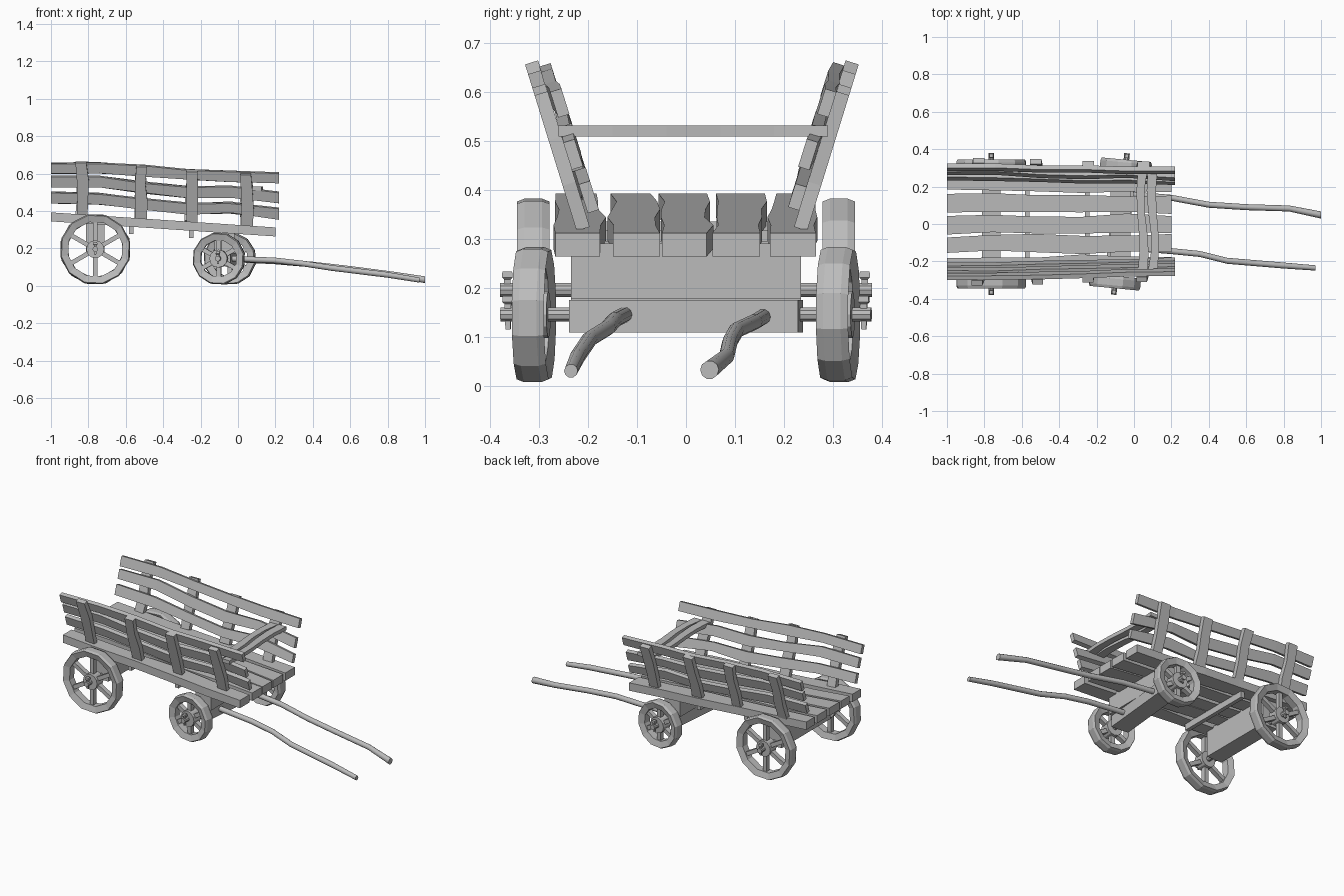
import bpy, bmesh, math, random
from mathutils import Vector, Matrix

random.seed(4)
if "Cube" in bpy.data.objects:
    bpy.data.objects.remove(bpy.data.objects["Cube"])

wood = bpy.data.materials.new("grey_wood")
wood.use_nodes = True
COLOUR = (0.5, 0.5, 0.5, 1)
wood.diffuse_color = COLOUR
wood.node_tree.nodes["Principled BSDF"].inputs["Base Color"].default_value = COLOUR


def finish(name, bm, matrix=Matrix()):
    bmesh.ops.recalc_face_normals(bm, faces=bm.faces)
    mesh = bpy.data.meshes.new(name)
    bm.to_mesh(mesh)
    bm.free()
    mesh.transform(matrix)
    mesh.materials.append(wood)
    obj = bpy.data.objects.new(name, mesh)
    bpy.context.collection.objects.link(obj)
    return obj


def loft(name, rings, matrix=Matrix(), closed=False):
    """Skin a row of equal-sized rings; cap the ends or join them."""
    bm = bmesh.new()
    rows = [[bm.verts.new(p) for p in ring] for ring in rings]
    n = len(rows[0])
    pairs = list(zip(rows, rows[1:])) + ([(rows[-1], rows[0])] if closed else [])
    for a, b in pairs:
        for i in range(n):
            bm.faces.new((a[i], a[(i + 1) % n], b[(i + 1) % n], b[i]))
    if not closed:
        bm.faces.new(rows[0])
        bm.faces.new(rows[-1])
    return finish(name, bm, matrix)


def board_ring(centre, half_width, half_thick):
    c, w, t = Vector(centre), Vector(half_width), Vector(half_thick)
    return [c + w + t, c - w + t, c - w - t, c + w - t]


def box(name, low, high, matrix=Matrix()):
    low, high = Vector(low), Vector(high)
    c, h = (low + high) / 2, (high - low) / 2
    rings = [board_ring((c.x + s * h.x, c.y, c.z), (0, h.y, 0), (0, 0, h.z)) for s in (-1, 1)]
    return loft(name, rings, matrix)


def lathe(name, profile, sides, matrix):
    """Turn a closed (radius, y) outline round the y axis."""
    rings = []
    for i in range(sides):
        a = math.tau * i / sides
        rings.append([(r * math.cos(a), y, r * math.sin(a)) for r, y in profile])
    return loft(name, rings, matrix, closed=True)


def rod(name, y0, y1, radius, sides, matrix):
    rings = [[(radius * math.cos(math.tau * i / sides), y, radius * math.sin(math.tau * i / sides))
              for i in range(sides)] for y in (y0, y1)]
    return loft(name, rings, matrix)


# Deck planks with uneven edges, sloping down to the front
def deck_z(x):
    return 0.368 - 0.067 * (x + 1)


for i, y in enumerate((-0.218, -0.107, 0.0, 0.11, 0.222)):
    rings = []
    for k in range(6):
        x = -1 + 0.24 * k
        half = random.uniform(0.039, 0.051)
        shift = random.uniform(-0.008, 0.008)
        rings.append(board_ring((x, y + shift, deck_z(x)), (0, half, 0), (0, 0, 0.024)))
    loft(f"deck_plank_{i + 1}", rings)

# Battens under the deck
for i, x in enumerate((-0.57, -0.25)):
    z = deck_z(x) - 0.022
    box(f"deck_batten_{i + 1}", (x - 0.012, -0.235, z - 0.04), (x + 0.012, 0.235, z))


# Leaning sides: y of a post at a given height
def side_y(z, s, inset=0.0):
    return s * (0.222 + 0.31 * (z - 0.32) - inset) + 0.012


RAIL_X = (-1, -0.74, -0.5, -0.26, -0.04, 0.22)
RAILS = {
    "top": (0.628, 0.63, 0.615, 0.595, 0.585, 0.577),
    "middle": (0.557, 0.557, 0.525, 0.5, 0.503, 0.472),
    "bottom": (0.472, 0.465, 0.437, 0.412, 0.418, 0.385),
}
POSTS = ((-0.835, 0.37, 0.66), (-0.52, 0.36, 0.64), (-0.25, 0.345, 0.612), (0.047, 0.32, 0.597))

for side, s in (("left", 1), ("right", -1)):
    up = Vector((0, 0.3 * s, 0.954))
    out = Vector((0, 0.954 * s, -0.3))
    for level, heights in RAILS.items():
        rings = []
        for x, z in zip(RAIL_X, heights):
            y = side_y(z, s, 0.028 + random.uniform(-0.004, 0.004))
            rings.append(board_ring((x, y, z), up * random.uniform(0.025, 0.031), out * 0.012))
        loft(f"{side}_{level}_rail", rings)
    for i, (x, low, high) in enumerate(POSTS):
        rings = []
        for k in range(4):
            z = low + (high - low) * k / 3
            bend = random.uniform(-0.006, 0.006)
            rings.append(board_ring((x + bend, side_y(z, s), z), (random.uniform(0.028, 0.034), 0, 0), out * 0.014))
        loft(f"{side}_post_{i + 1}", rings)

# Seat board, split lengthwise by a crack
for half, s in (("front", 1), ("rear", -1)):
    rings = []
    for k in range(6):
        t = k / 5
        gap = 0.001 + 0.009 * math.sin(math.pi * t)
        inner = 0.073 + 0.012 * math.sin(math.tau * t) + s * gap
        outer = 0.073 + s * 0.052 + 0.008 * math.sin(math.tau * t)
        rings.append(board_ring(((inner + outer) / 2, -0.26 + 0.55 * t, 0.52),
                                ((outer - inner) / 2, 0, 0), (0, 0, 0.011)))
    loft(f"seat_board_{half}", rings)


# Wheel sets: axle, two spoked wheels, hubs and lock pins
def wheel_set(label, matrix, radius):
    rod(f"{label}_axle", -0.38, 0.38, 0.015, 10, matrix)
    inner = radius - 0.043
    for side, s in (("left", 1), ("right", -1)):
        place = matrix @ Matrix.Translation((0, s * 0.312, 0))
        rim = [(inner, -0.022), (radius - 0.006, -0.033), (radius, -0.018),
               (radius, 0.018), (radius - 0.006, 0.033), (inner, 0.022)]
        turn = Matrix.Rotation(math.radians(12 * s), 4, "Y")
        lathe(f"{label}_{side}_rim", rim, 12, place @ turn)
        rod(f"{label}_{side}_hub", -0.03, 0.03, 0.048, 12, place)
        for k in range(6):
            spin = Matrix.Rotation(math.tau * (k + 0.5) / 6, 4, "Y")
            box(f"{label}_{side}_spoke_{k + 1}", (0.035, -0.014, -0.012),
                (inner + 0.008, 0.014, 0.012), place @ spin)
        pin = [board_ring((0, s * 0.365, z), (w, 0, 0), (0, w, 0))
               for z, w in ((-0.03, 0.005), (0.022, 0.007), (0.026, 0.011), (0.038, 0.01))]
        loft(f"{label}_{side}_lock_pin", pin, matrix)


rear = Matrix.Translation((-0.763, 0, 0.195))
front = Matrix.Translation((-0.073, 0, 0.145)) @ Matrix.Rotation(math.radians(-5.4), 4, "Z")
wheel_set("rear", rear, 0.191)
wheel_set("front", front, 0.141)

# Axle beams and the bolster carrying the deck
box("rear_axle_beam", (-0.05, -0.235, -0.025), (0.05, 0.235, 0.14), rear)
box("front_axle_beam", (-0.055, -0.235, -0.037), (0.055, 0.235, 0.03), front)
box("front_bolster", (-0.125, -0.235, 0.177), (-0.02, 0.235, 0.29))

# Two crooked pull shafts
SHAFTS = {
    "left": ((-0.04, 0.16, 0.142), (0.2, 0.14, 0.13), (0.4, 0.103, 0.113),
             (0.6, 0.09, 0.09), (0.83, 0.083, 0.06), (1.0, 0.048, 0.032)),
    "right": ((-0.04, -0.125, 0.145), (0.2, -0.145, 0.135), (0.35, -0.16, 0.118),
              (0.5, -0.197, 0.095), (0.8, -0.222, 0.058), (0.97, -0.235, 0.03)),
}
for side, path in SHAFTS.items():
    tip = 0.019 if side == "left" else 0.014
    rings = []
    for k, (x, y, z) in enumerate(path):
        r = tip if k == len(path) - 1 else 0.016
        rings.append([(x, y + r * math.cos(math.tau * i / 10), z + r * math.sin(math.tau * i / 10))
                      for i in range(10)])
    shaft = loft(f"{side}_pull_shaft", rings)
    bpy.ops.object.select_all(action="DESELECT")
    shaft.select_set(True)
    bpy.context.view_layer.objects.active = shaft
    bpy.ops.object.shade_smooth_by_angle(angle=math.radians(40))
